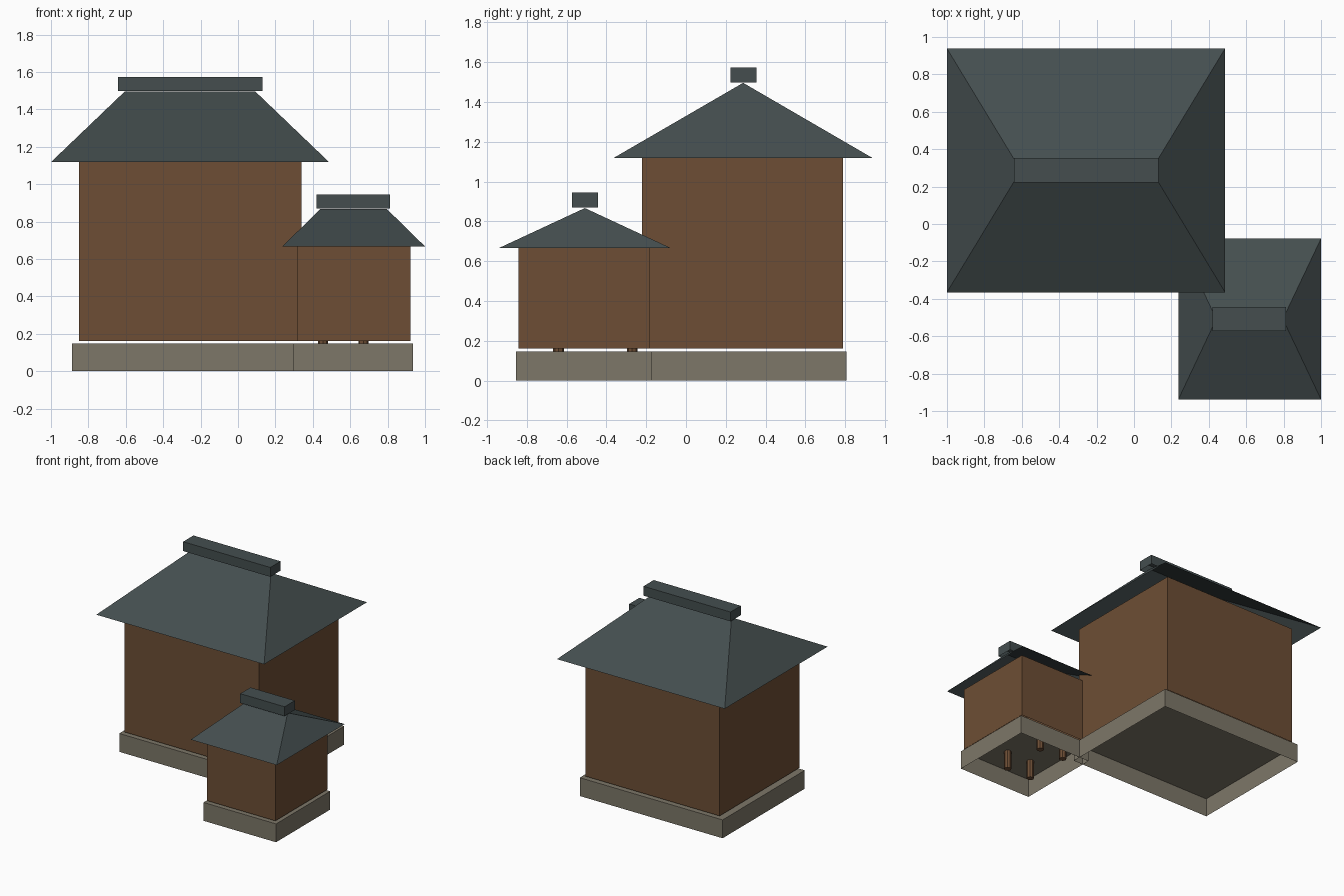
import bpy, bmesh
from mathutils import Vector

if "Cube" in bpy.data.objects:
    bpy.data.objects.remove(bpy.data.objects["Cube"])


def material(name, rgb):
    m = bpy.data.materials.new(name)
    m.diffuse_color = (*rgb, 1)
    m.use_nodes = True
    m.node_tree.nodes["Principled BSDF"].inputs["Base Color"].default_value = m.diffuse_color
    return m


STONE = material("grey stone", (0.205, 0.184, 0.138))
WOOD = material("brown wood", (0.153, 0.076, 0.035))
TILE = material("dark roof tile", (0.058, 0.076, 0.078))


def finish(bm, name, mat):
    me = bpy.data.meshes.new(name)
    bm.to_mesh(me)
    bm.free()
    me.materials.append(mat)
    ob = bpy.data.objects.new(name, me)
    bpy.context.collection.objects.link(ob)
    return ob


def open_box(name, x, y, z, mat, top_x=None, top_y=None):
    """Box without a floor; the top may be narrowed to make a hipped roof."""
    bm = bmesh.new()
    bmesh.ops.create_cube(bm, size=1)
    for v in bm.verts:
        up = v.co.z > 0
        xs = top_x if up and top_x else x
        ys = top_y if up and top_y else y
        v.co = Vector((xs[v.co.x > 0], ys[v.co.y > 0], z[up]))
    bm.normal_update()
    floor = [f for f in bm.faces if f.normal.z < -0.9]
    bmesh.ops.delete(bm, geom=floor, context='FACES')
    # merge the narrowed top into a ridge line
    bmesh.ops.remove_doubles(bm, verts=bm.verts, dist=1e-4)
    return finish(bm, name, mat)


def house(prefix, base, body, body_top, eave, ridge_x, ridge_y, ridge_z, cap):
    open_box(prefix + "_plinth", *base, (0, 0.147), STONE)
    open_box(prefix + "_walls", *body, (0.162, body_top), WOOD)
    open_box(prefix + "_roof", *eave, (body_top, ridge_z), TILE,
             ridge_x, (ridge_y, ridge_y))
    open_box(prefix + "_ridge_cap", *cap, (ridge_z + 0.003, ridge_z + 0.078), TILE)


# Large main building
house("main", ((-0.888, 0.378), (-0.235, 0.805)),
      ((-0.85, 0.34), (-0.22, 0.788)), 1.118,
      ((-1.0, 0.487), (-0.365, 0.938)), (-0.605, 0.092), 0.287, 1.496,
      ((-0.642, 0.13), (0.223, 0.353)))

# Small side building
house("annex", ((0.293, 0.936), (-0.855, -0.17)),
      ((0.315, 0.921), (-0.842, -0.18)), 0.667,
      ((0.237, 1.0), (-0.938, -0.078)), (0.44, 0.796), -0.508, 0.867,
      ((0.421, 0.814), (-0.573, -0.443)))

# Short posts beneath the side building
for i, px in enumerate((0.455, 0.67)):
    for j, py in enumerate((-0.64, -0.27)):
        bm = bmesh.new()
        bmesh.ops.create_cone(bm, cap_ends=True, segments=8, radius1=0.027,
                              radius2=0.027, depth=0.165)
        bmesh.ops.translate(bm, verts=bm.verts, vec=(px, py, 0.0835))
        finish(bm, f"annex_post_{i}_{j}", WOOD)
